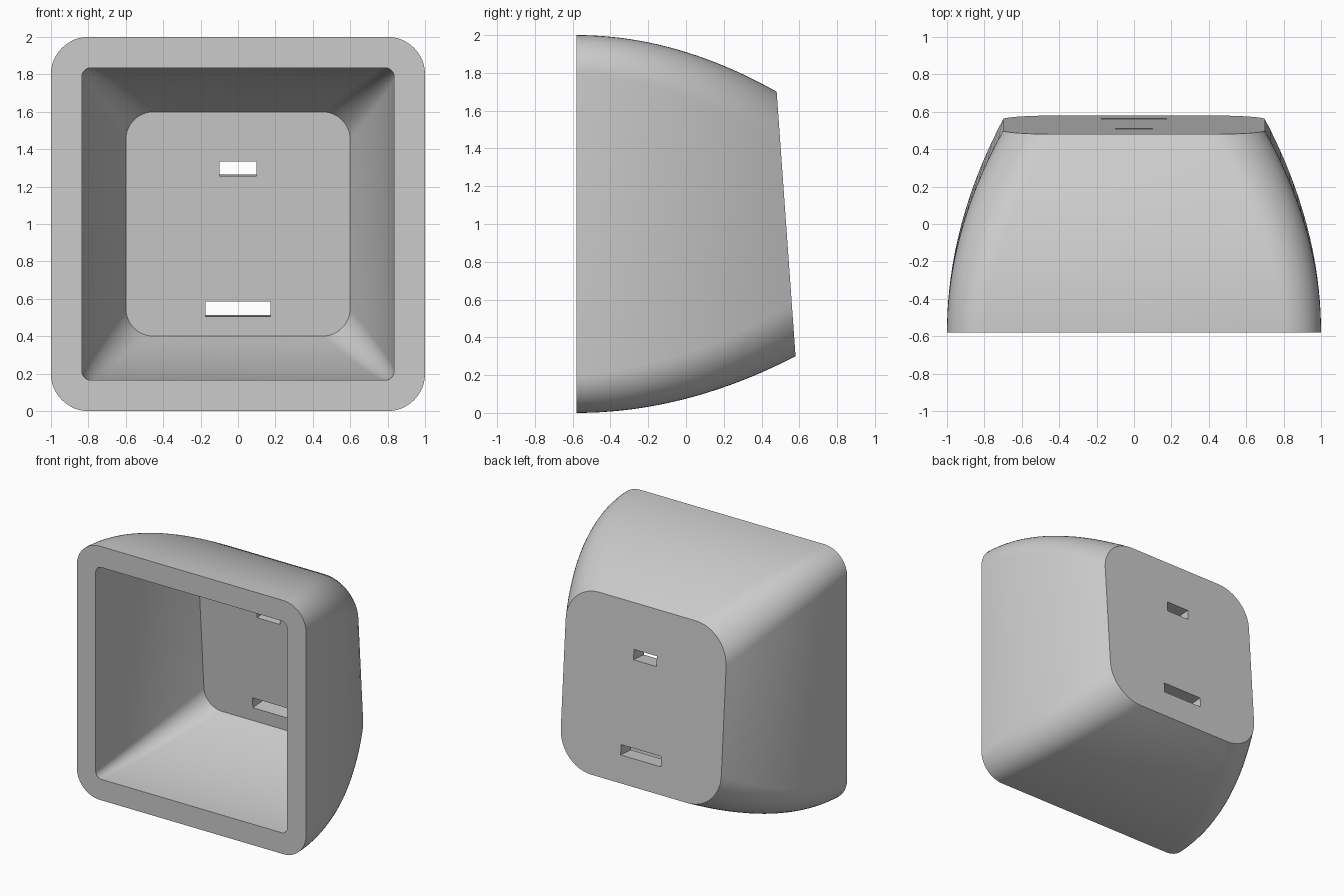
import bpy
import bmesh
import math
from mathutils import Vector

if "Cube" in bpy.data.objects:
    bpy.data.objects.remove(bpy.data.objects["Cube"], do_unlink=True)

FRONT_Y = -0.58
TILT = 0.0714          # backward lean of the rear panel per unit of height
WALL = 0.13            # rear panel thickness
STEPS, ARC = 20, 12

grey = bpy.data.materials.new("light grey plastic")
grey.use_nodes = True
grey.diffuse_color = (0.6, 0.6, 0.6, 1)
grey.node_tree.nodes["Principled BSDF"].inputs["Base Color"].default_value = (0.6, 0.6, 0.6, 1)


def back_y(z):
    return 0.53 - TILT * (z - 1)


def rounded_square(half, radius):
    """Outline points (x, z) of a rounded square around the origin."""
    pts = []
    for quarter in range(4):
        mid = math.radians(45 + 90 * quarter)
        cx = math.copysign(half - radius, math.cos(mid))
        cz = math.copysign(half - radius, math.sin(mid))
        for i in range(ARC + 1):
            a = math.radians(90 * (quarter + i / ARC))
            pts.append((cx + radius * math.cos(a), cz + radius * math.sin(a)))
    return pts


def loft(bm, half0, half1, r0, r1, inset):
    """Bowed skin from the front opening to the tilted rear plane, capped at the rear."""
    rings = []
    end = rounded_square(half1, r1)
    for s in range(STEPS + 1):
        t = s / STEPS
        half = half0 + (half1 - half0) * t * t
        ring = []
        for (x, z), (_, ze) in zip(rounded_square(half, r0 + (r1 - r0) * t), end):
            y = FRONT_Y + t * (back_y(1 + ze) - inset - FRONT_Y)
            ring.append(bm.verts.new((x, y, 1 + z)))
        rings.append(ring)
    n = len(end)
    for a, b in zip(rings, rings[1:]):
        for i in range(n):
            j = (i + 1) % n
            bm.faces.new((a[i], a[j], b[j], b[i]))
    bm.faces.new(rings[-1])
    return rings[0]


# Hollow housing: outer skin, inner skin and front rim
bm = bmesh.new()
outer = loft(bm, 1.0, 0.7, 0.2, 0.28, 0)
inner = loft(bm, 0.835, 0.6, 0.05, 0.15, WALL)
for i in range(len(outer)):
    j = (i + 1) % len(outer)
    bm.faces.new((outer[i], outer[j], inner[j], inner[i]))
bmesh.ops.recalc_face_normals(bm, faces=bm.faces)
mesh = bpy.data.meshes.new("housing")
bm.to_mesh(mesh)
bm.free()
housing = bpy.data.objects.new("housing", mesh)
bpy.context.collection.objects.link(housing)
mesh.materials.append(grey)
bpy.context.view_layer.objects.active = housing

# Two slots cut square to the rear panel
for name, z, width in (("upper_slot", 1.3, 0.2), ("lower_slot", 0.55, 0.35)):
    bpy.ops.mesh.primitive_cube_add(size=1, location=Vector((0, back_y(z) - WALL / 2, z)),
                                    rotation=(math.atan(TILT), 0, 0))
    cutter = bpy.context.object
    cutter.name = name + "_cutter"
    cutter.scale = (width, 0.3, 0.08)
    cutter.hide_render = True
    cutter.data.materials.append(grey)
    bpy.context.view_layer.objects.active = housing
    cut = housing.modifiers.new(name, 'BOOLEAN')
    cut.operation = 'DIFFERENCE'
    cut.solver = 'EXACT'
    cut.object = cutter
    bpy.ops.object.modifier_apply(modifier=cut.name)
    bpy.data.objects.remove(cutter, do_unlink=True)

# Smooth walls with crisp rims
housing.select_set(True)
bpy.context.view_layer.objects.active = housing
bpy.ops.object.shade_smooth_by_angle(angle=math.radians(30))
